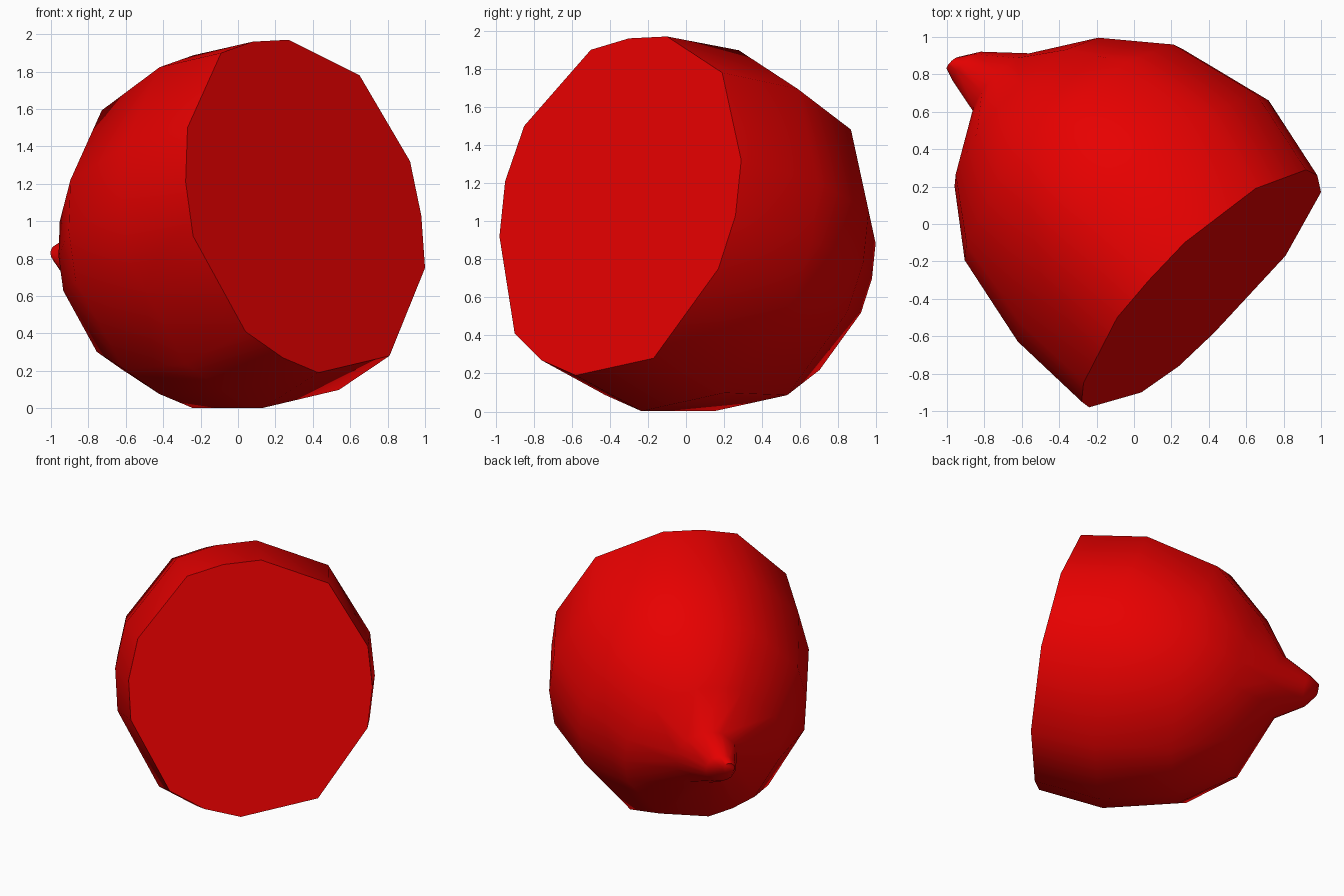
import bpy
import bmesh
import math
from mathutils import Vector

cube = bpy.data.objects.get("Cube")
if cube:
    bpy.data.objects.remove(cube, do_unlink=True)


def make_material(name, colour):
    material = bpy.data.materials.new(name)
    material.use_nodes = True
    material.diffuse_color = colour
    shader = next(n for n in material.node_tree.nodes if n.type == 'BSDF_PRINCIPLED')
    shader.inputs["Base Color"].default_value = colour
    return material


def loft(name, outline, sections, material):
    """Skin scaled copies of an outline and close both ends with flat caps."""
    bm = bmesh.new()
    middle = Vector(sections[0][0])
    rings = []
    for centre, scale in sections:
        centre = Vector(centre)
        rings.append([bm.verts.new(centre + (Vector(p) - middle) * scale)
                      for p in outline])
    count = len(outline)
    for lower, upper in zip(rings, rings[1:]):
        for i in range(count):
            j = (i + 1) % count
            bm.faces.new((lower[i], lower[j], upper[j], upper[i]))
    bm.faces.new(rings[0])
    bm.faces.new(rings[-1])
    bmesh.ops.recalc_face_normals(bm, faces=bm.faces[:])
    mesh = bpy.data.meshes.new(name)
    bm.to_mesh(mesh)
    bm.free()
    mesh.materials.append(material)
    obj = bpy.data.objects.new(name, mesh)
    bpy.context.collection.objects.link(obj)
    return obj


# Outline of the cut face, clockwise from its upper edge
rim = [
    (-.09, -.5, 1.9), (.08, -.3, 1.96), (.27, -.1, 1.97), (.65, .19, 1.78),
    (.92, .29, 1.32), (.98, .26, 1.03), (1, .17, .75), (.81, -.17, .28),
    (.43, -.58, .19), (.24, -.76, .27), (.04, -.9, .41), (-.24, -.98, .92),
    (-.28, -.95, 1.21), (-.27, -.85, 1.5),
]

# Centre and scale of each section, from the cut face back to the nub
sections = [
    ((.36, -.36, 1.08), 1),
    ((.06, 0, .95), 1.065),
    ((-.31, .355, .83), .93),
    ((-.55, .58, .73), .64),
    ((-.7, .75, .79), .25),
    ((-.89, .84, .79), .125),
    ((-.97, .86, .82), .05),
]

red = make_material("fruit red", (.8, 0, 0, 1))
fruit = loft("half_fruit", rim, sections, red)

# Smooth skin with a crisp cut edge
bpy.ops.object.select_all(action='DESELECT')
fruit.select_set(True)
bpy.context.view_layer.objects.active = fruit
bpy.ops.object.shade_smooth_by_angle(angle=math.radians(50))
